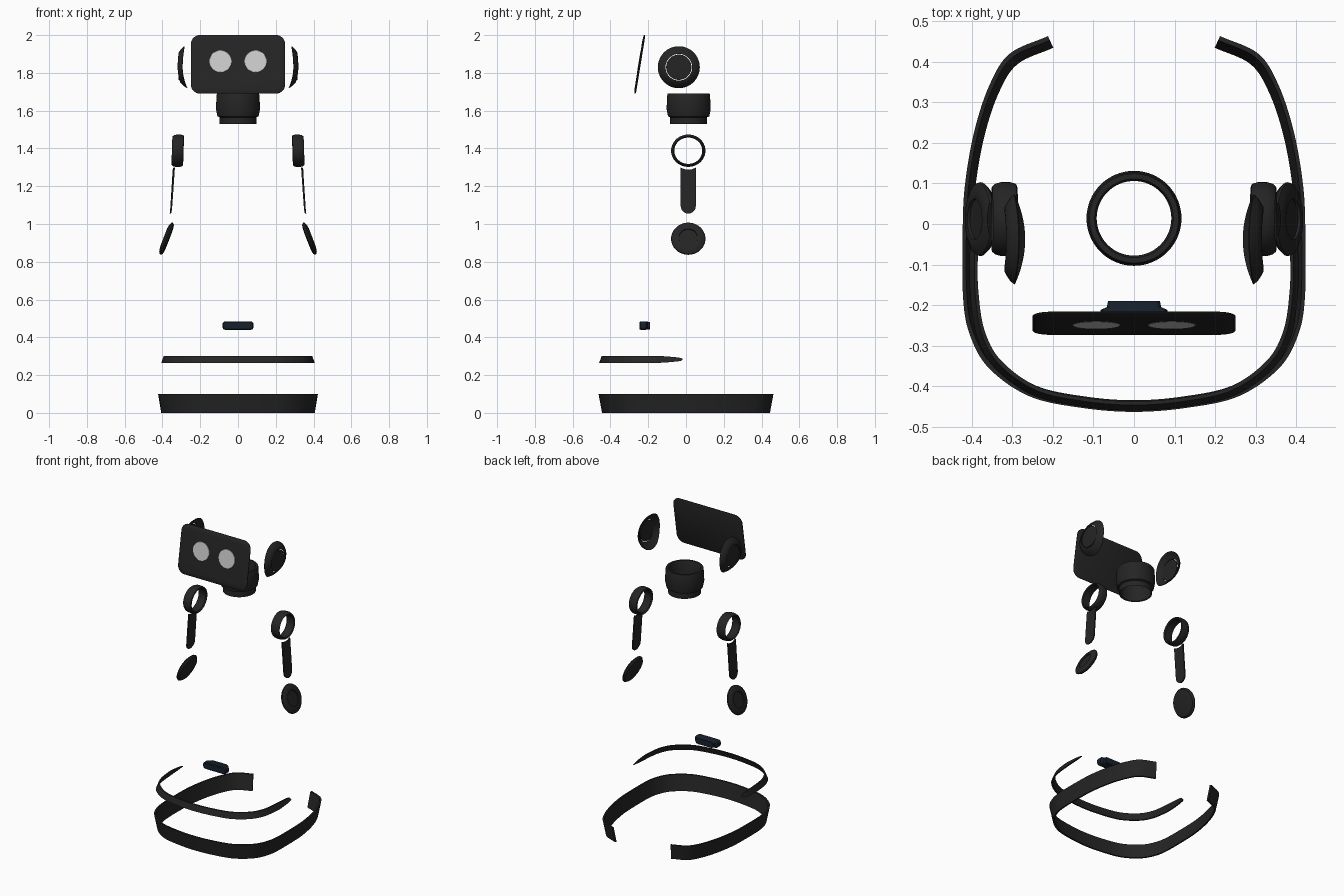
import bpy, bmesh, math
from mathutils import Vector

if "Cube" in bpy.data.objects:
    bpy.data.objects.remove(bpy.data.objects["Cube"])


def material(name, c):
    m = bpy.data.materials.new(name)
    m.diffuse_color = (*c, 1)
    m.use_nodes = True
    m.node_tree.nodes["Principled BSDF"].inputs["Base Color"].default_value = m.diffuse_color
    return m


BLACK = material("black_plastic", (0.018, 0.018, 0.018))
NAVY = material("dark_navy", (0.008, 0.014, 0.025))
LIGHT = material("eye_light", (0.8, 0.8, 0.8))


def loft(name, rings, wrap=False, caps=True, mat=BLACK, angle=35):
    """Skin closed rings of points; wrap joins the last ring to the first."""
    bm = bmesh.new()
    vs = [[bm.verts.new(p) for p in r] for r in rings]
    n = len(vs[0])
    for i in range(len(vs) - (0 if wrap else 1)):
        a, b = vs[i], vs[(i + 1) % len(vs)]
        for j in range(n):
            k = (j + 1) % n
            bm.faces.new((a[j], a[k], b[k], b[j]))
    if caps and not wrap:
        bm.faces.new(vs[0])
        bm.faces.new(vs[-1])
    bmesh.ops.remove_doubles(bm, verts=bm.verts, dist=1e-6)
    bmesh.ops.recalc_face_normals(bm, faces=bm.faces)
    me = bpy.data.meshes.new(name)
    bm.to_mesh(me)
    bm.free()
    me.materials.append(mat)
    ob = bpy.data.objects.new(name, me)
    bpy.context.collection.objects.link(ob)
    bpy.ops.object.select_all(action='DESELECT')
    ob.select_set(True)
    bpy.context.view_layer.objects.active = ob
    bpy.ops.object.shade_smooth_by_angle(angle=math.radians(angle))
    return ob


def lathe(name, profile, place, n=64, mat=BLACK):
    """Closed profile of (radius, height) turned; place(a, b, h) gives the point."""
    rings = []
    for i in range(n):
        t = 2 * math.pi * i / n
        rings.append([place(r * math.cos(t), r * math.sin(t), h) for r, h in profile])
    return loft(name, rings, wrap=True, mat=mat)


def rounded(w, h, r, n=8):
    """Rounded rectangle with half sizes w, h."""
    pts = []
    for q, (sx, sy) in enumerate(((1, 1), (-1, 1), (-1, -1), (1, -1))):
        for i in range(n + 1):
            t = math.pi / 2 * (q + i / n)
            pts.append((sx * (w - r) + r * math.cos(t), sy * (h - r) + r * math.sin(t)))
    return pts


def smooth_path(pts, n=8):
    """Catmull-Rom curve through points."""
    v = [Vector(p) for p in pts]
    v = [2 * v[0] - v[1]] + v + [2 * v[-1] - v[-2]]
    out = []
    for i in range(1, len(v) - 2):
        a, b, c, d = v[i - 1:i + 3]
        for k in range(n):
            t = k / n
            out.append(0.5 * (2 * b + (c - a) * t + (2 * a - 5 * b + 4 * c - d) * t * t
                              + (3 * b - a - 3 * c + d) * t ** 3))
    return out + [v[-2]]


def mirrored(half):
    return [(-x, y) for x, y in half] + [p for p in half[::-1] if p[0] > 0]


# face screen, leaning back, with softened front edge
def on_face(u, v, d):
    return (u, -0.243 + 0.16 * v - 0.987 * d, 1.845 + 0.987 * v + 0.16 * d)


layers = [(0.006, -0.003), (0, 0), (0, 0.003), (0.004, 0.006), (0.03, 0.0085)]
loft("face_screen", [[on_face(u, v, d) for u, v in rounded(0.25 - i, 0.157 - i, 0.05 - i * 0.7)]
                     for i, d in layers])

# lower chest button bar, tapering backwards
loft("chest_bar", [[(u, y, 0.462 + v) for u, v in rounded(w, h, 0.016, 5)]
                   for w, h, y in ((0.078, 0.018, -0.247), (0.083, 0.022, -0.242),
                                   (0.083, 0.022, -0.212), (0.067, 0.021, -0.205),
                                   (0.064, 0.019, -0.19))], mat=NAVY)

# open neck collar
lathe("neck_collar", [(0.093, 1.535), (0.098, 1.53), (0.098, 1.565), (0.109, 1.57), (0.117, 1.61),
                      (0.113, 1.685), (0.110, 1.692), (0.097, 1.692), (0.092, 1.68)],
      lambda a, b, h: (a, 0.014 + b, h))

for side, s in (("left", -1), ("right", 1)):
    # eye
    lathe(side + "_eye", [(0, 0.0095), (0.058, 0.0095), (0.06, 0.008), (0, 0.008)],
          lambda a, b, h: on_face(s * 0.093 + a, 0.015 + b, h), 48, LIGHT)

    # ear cover: outer shell ring and separate centre disc, rim curved to the head
    def ear(a, b, h):
        shift = (0.011 * a * a - (0.014 * b * b if b < 0 else 0)) / 0.0121
        return (s * (h + shift), -0.038 + a, 1.83 + b)

    lathe(side + "_ear_shell", [(0.111, 0.284), (0.102, 0.296), (0.09, 0.306), (0.08, 0.313), (0.0705, 0.315),
                                (0.0705, 0.308), (0.088, 0.299), (0.109, 0.282)], ear)
    lathe(side + "_ear_disc", [(0, 0.316), (0.04, 0.3155), (0.067, 0.314), (0.067, 0.308), (0, 0.308)],
          lambda a, b, h: (s * h, -0.038 + a, 1.83 + b))

    # shoulder ring
    lathe(side + "_shoulder_ring", [(0.074, 0.295), (0.08, 0.288), (0.087, 0.291), (0.091, 0.305),
                                    (0.091, 0.328), (0.087, 0.342), (0.08, 0.35), (0.074, 0.345)],
          lambda a, b, h: (s * (h - 0.03 * b), 0.012 + a, 1.388 + b * 0.94))

    # upper arm inlay strip with round lower end
    outline = [(0.04, 1.298), (0.02, 1.29), (0, 1.288), (-0.02, 1.29), (-0.04, 1.298), (-0.04, 1.2)]
    outline += [(0.04 * math.cos(t), 1.095 + 0.04 * math.sin(t))
                for t in [math.pi * (1 + i / 12) for i in range(13)]] + [(0.04, 1.2)]
    rows = []
    for d in (-0.004, 0.004):
        rows.append([(s * (0.341 + 0.017 * (1.3 - z) / 0.245 + d - 2 * y * y), 0.012 + y, z)
                     for y, z in outline])
    loft(side + "_arm_strip", rows)

    # elbow disc, tilted so the bottom swings outward
    tilt = math.radians(21)
    c, k = math.cos(tilt), math.sin(tilt)
    lathe(side + "_elbow_disc", [(0, -0.015), (0.06, -0.014), (0.082, -0.01), (0.091, 0), (0.089, 0.006),
                                 (0.075, 0.013), (0.053, 0.017), (0.05, 0.016), (0.049, 0.009), (0, 0.009)],
          lambda a, b, h: (s * (0.378 + h * c - b * k), 0.012 + a, 0.922 + b * c + h * k))

# base bumper, flaring upward, open at the back
base = smooth_path(mirrored([(0.212, 0.463), (0.306, 0.42), (0.355, 0.345), (0.392, 0.235), (0.415, 0.11),
                             (0.422, 0), (0.421, -0.185), (0.402, -0.28), (0.355, -0.358),
                             (0.257, -0.425), (0.13, -0.453), (0, -0.463)]))
loft("base_bumper", [[(p.x * f, p.y * f, z) for f, z in ((0.96, 0), (1, 0.1), (0.978, 0.1), (0.938, 0))]
                     for p in base])

# front trim strip with tapered ends
trim = smooth_path(mirrored([(0.402, -0.02), (0.405, -0.08), (0.404, -0.17), (0.388, -0.275),
                             (0.344, -0.355), (0.25, -0.422), (0.13, -0.45), (0, -0.46)]))
rings = []
for p in trim:
    e = min(1, max(0.0, (-0.02 - p.y) / 0.13))
    h = 0.0185 * (0.2 + 0.8 * math.sqrt(e))
    rings.append([(p.x * f, p.y * f, 0.283 + g * h)
                  for f, g in ((1, -1), (0.97, 1), (0.95, 1), (0.98, -1))])
loft("front_trim", rings)
